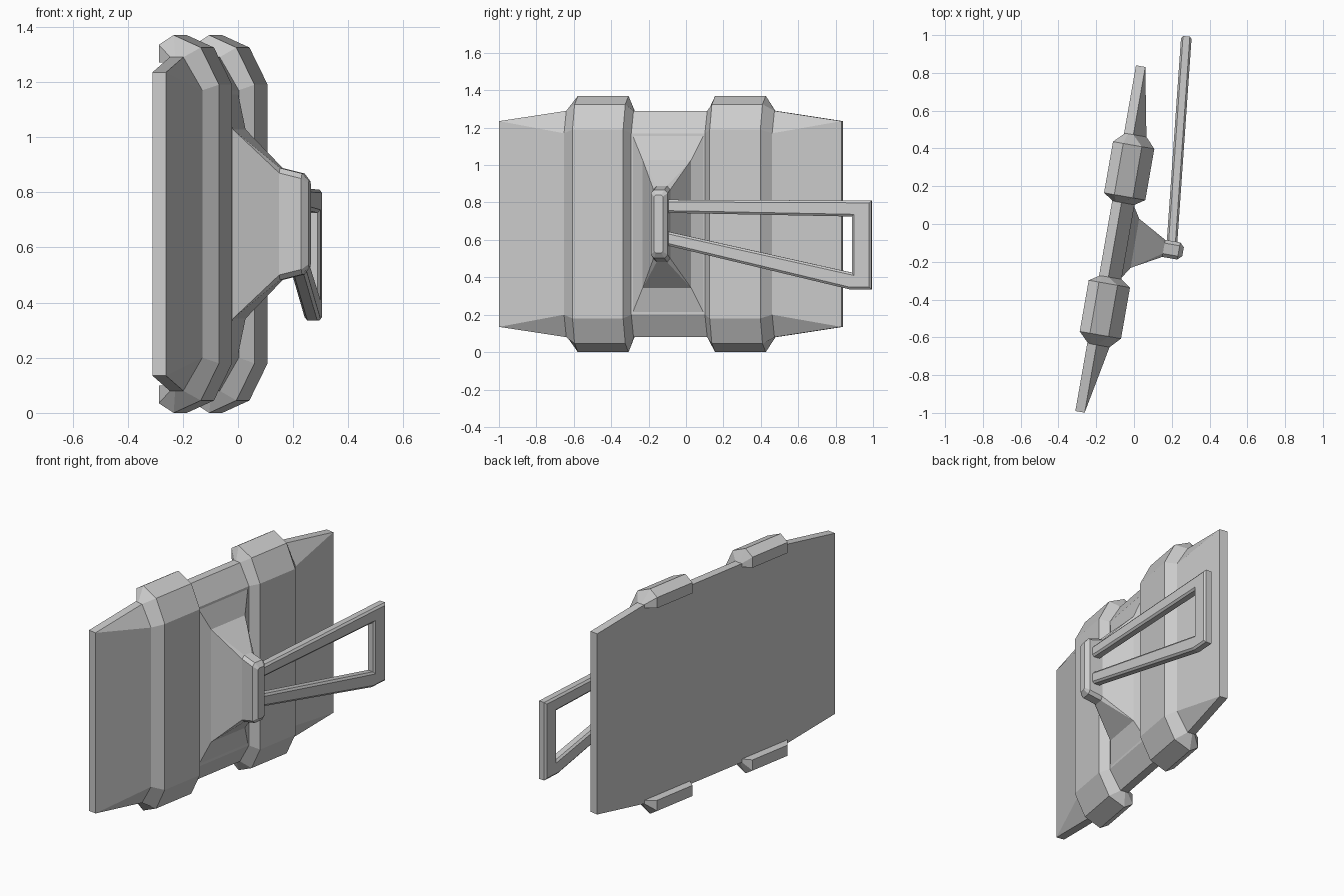
import bpy, bmesh
from math import radians
from mathutils import Matrix, Vector

cube = bpy.data.objects.get("Cube")
if cube:
    bpy.data.objects.remove(cube)

grey = bpy.data.materials.new("plain grey")
grey.use_nodes = True
COLOUR = (0.6, 0.6, 0.6, 1)
grey.diffuse_color = COLOUR
grey.node_tree.nodes["Principled BSDF"].inputs["Base Color"].default_value = COLOUR

# Panel frame: local x is outward, local y runs along the panel, z is up from mid height
PANEL = Matrix.Translation((-0.15, -0.075, 0.685)) @ Matrix.Rotation(radians(-9.95), 4, 'Z')


def finish(name, bm, matrix):
    bmesh.ops.remove_doubles(bm, verts=bm.verts, dist=0.0005)
    bmesh.ops.recalc_face_normals(bm, faces=bm.faces)
    bm.transform(matrix)
    mesh = bpy.data.meshes.new(name)
    bm.to_mesh(mesh)
    bm.free()
    mesh.materials.append(grey)
    obj = bpy.data.objects.new(name, mesh)
    bpy.context.collection.objects.link(obj)
    return obj


def loft(name, rings):
    """Skin a row of equal-length point rings and cap both ends."""
    bm = bmesh.new()
    rows = [[bm.verts.new(p) for p in ring] for ring in rings]
    for a, b in zip(rows, rows[1:]):
        for i in range(len(a)):
            j = (i + 1) % len(a)
            bm.faces.new((a[i], a[j], b[j], b[i]))
    bm.faces.new(rows[0])
    bm.faces.new(rows[-1])
    return finish(name, bm, PANEL)


def section(y, half):
    """Upper half profile of (outward, height), mirrored to the lower half."""
    full = half + [(n, -h) for n, h in reversed(half)]
    return [Vector((n, y, h)) for n, h in full]


# Main panel, tapering to thin ends
thick = [(0, 0.605), (0.05, 0.605), (0.12, 0.485)]
thin = [(0, 0.55), (0.05, 0.55), (0.05, 0.55)]
loft("panel", [section(-0.929, thin), section(-0.565, thick),
               section(0.565, thick), section(0.929, thin)])

# Ribs wrapping over the panel edges, with clips at the back
core = [(0.01, 0.585), (-0.05, 0.585), (-0.05, 0.65),
        (0.005, 0.685), (0.105, 0.64), (0.172, 0.505)]
flange = [(0.01, 0.585), (0.005, 0.585), (0.005, 0.602),
          (0.02, 0.605), (0.05, 0.605), (0.12, 0.485)]
for side, name in ((-1, "front_rib"), (1, "rear_rib")):
    loft(name, [section(side * 0.2, flange), section(side * 0.235, core),
                section(side * 0.51, core), section(side * 0.565, flange)])


# Tapered mount with a bevelled cap
def ring(n, w, h, c):
    corner = [(w, h - c), (w - c, h)]
    quarter = corner + [(-y, z) for y, z in reversed(corner)]
    return [Vector((n, y, z)) for y, z in quarter + [(-y, -z) for y, z in quarter]]


loft("mount", [ring(0.115, 0.199, 0.487, 0), ring(0.157, 0.132, 0.343, 0),
               ring(0.312, 0.046, 0.203, 0.018), ring(0.393, 0.046, 0.183, 0.018),
               ring(0.416, 0.024, 0.155, 0.008)])

# Open strut frame reaching back from the mount
outline = [(-0.12, 0.815), (0.996, 0.81), (0.996, 0.335), (0.88, 0.335), (-0.12, 0.575),
           (-0.12, 0.65), (0.89, 0.425), (0.89, 0.725), (-0.12, 0.745)]
bm = bmesh.new()
lower = bm.faces.new([bm.verts.new((-0.018, y, z)) for y, z in outline])
extruded = bmesh.ops.extrude_face_region(bm, geom=[lower], use_keep_orig=True)["geom"]
upper = next(g for g in extruded if isinstance(g, bmesh.types.BMFace))
bmesh.ops.translate(bm, vec=(0.036, 0, 0), verts=upper.verts)
bmesh.ops.recalc_face_normals(bm, faces=bm.faces)
for face in (lower, upper):
    bmesh.ops.inset_region(bm, faces=[face], thickness=0.012, depth=0.01, use_even_offset=True)
finish("strut_frame", bm, Matrix.Translation((0.208, 0, 0)) @ Matrix.Rotation(radians(-4), 4, 'Z'))
